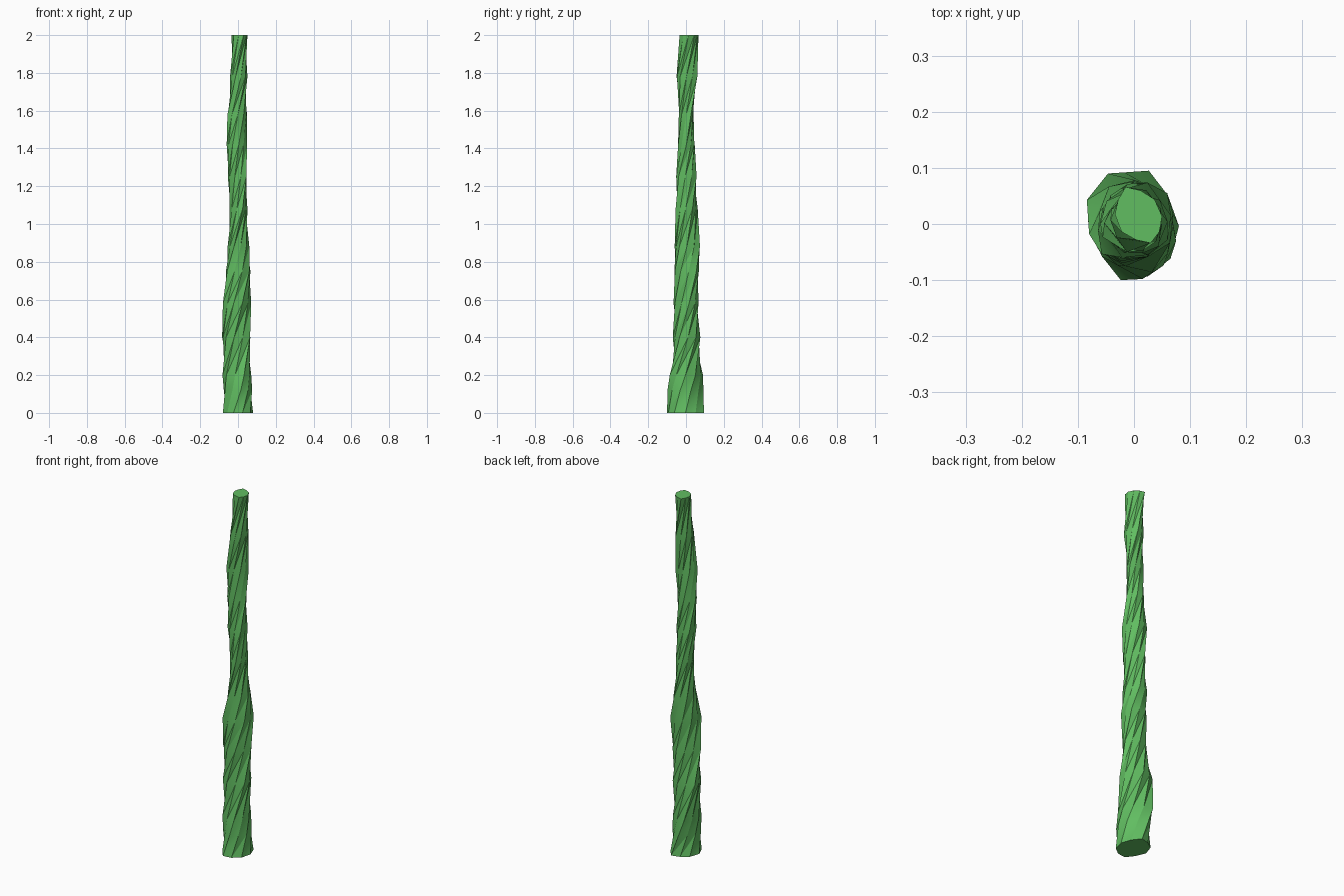
import bpy
import bmesh
import math

# Remove the default object
cube = bpy.data.objects.get("Cube")
if cube:
    bpy.data.objects.remove(cube)

# Stem colour
green = bpy.data.materials.new("stem green")
green.use_nodes = True
colour = (0.12, 0.51, 0.12, 1)
green.diffuse_color = colour
green.node_tree.nodes["Principled BSDF"].inputs["Base Color"].default_value = colour

# Outline of the stem: height, x low, x high, y low, y high (hundredths)
OUTLINE = [
    (0, -8, 8, -10, 9.5),
    (12, -7.5, 7.5, -9.8, 9.2),
    (20, -8.2, 7, -8.6, 9),
    (40, -8.4, 6.5, -7, 7.6),
    (58, -8, 7, -6.6, 6.6),
    (75, -6.4, 6.6, -6.2, 6.8),
    (88, -5.5, 6, -6, 7.4),
    (108, -4.6, 5, -5.5, 6.2),
    (125, -5.4, 4.6, -5.2, 5.6),
    (142, -6, 4.8, -4.2, 4.6),
    (158, -5.6, 4.8, -3.8, 4),
    (178, -4.2, 5, -5, 6),
    (200, -3.4, 5, -3.4, 6.6),
]

# Lumpy oval cross-section: uneven ridges around the stem
RIDGES = [1.0, 0.93, 1.04, 0.9, 0.98, 1.03, 0.92, 1.02, 0.95, 1.0]
LONG_AXIS = 1.28
TWIST = 3.5  # radians per unit of height


def section(z):
    """Twisted oval polygon before it is fitted to the outline."""
    turn = TWIST * z
    points = []
    for i, ridge in enumerate(RIDGES):
        a = 2 * math.pi * i / len(RIDGES)
        x, y = ridge * math.cos(a), ridge * LONG_AXIS * math.sin(a)
        points.append((x * math.cos(turn) - y * math.sin(turn),
                       x * math.sin(turn) + y * math.cos(turn)))
    return points


def fit(values, low, high):
    """Stretch values so that they span low to high."""
    start, span = min(values), max(values) - min(values)
    return [low + (v - start) / span * (high - low) for v in values]


# Loft the twisted sections into one closed stem
bm = bmesh.new()
rings = []
for row in OUTLINE:
    z, x_low, x_high, y_low, y_high = (v / 100 for v in row)
    xs, ys = zip(*section(z))
    rings.append([bm.verts.new((x, y, z)) for x, y in
                  zip(fit(xs, x_low, x_high), fit(ys, y_low, y_high))])

count = len(RIDGES)
for lower, upper in zip(rings, rings[1:]):
    for i in range(count):
        j = (i + 1) % count
        # Split each side along the direction of the twist
        bm.faces.new((lower[i], lower[j], upper[j]))
        bm.faces.new((lower[i], upper[j], upper[i]))
bm.faces.new(rings[0][::-1])
bm.faces.new(rings[-1])
bmesh.ops.recalc_face_normals(bm, faces=bm.faces[:])

mesh = bpy.data.meshes.new("twisted_stem")
bm.to_mesh(mesh)
bm.free()
mesh.materials.append(green)
stem = bpy.data.objects.new("twisted_stem", mesh)
bpy.context.collection.objects.link(stem)

# Soft sides with crisp ridges and ends
bpy.ops.object.select_all(action="DESELECT")
stem.select_set(True)
bpy.context.view_layer.objects.active = stem
bpy.ops.object.shade_smooth_by_angle(angle=math.radians(30))
